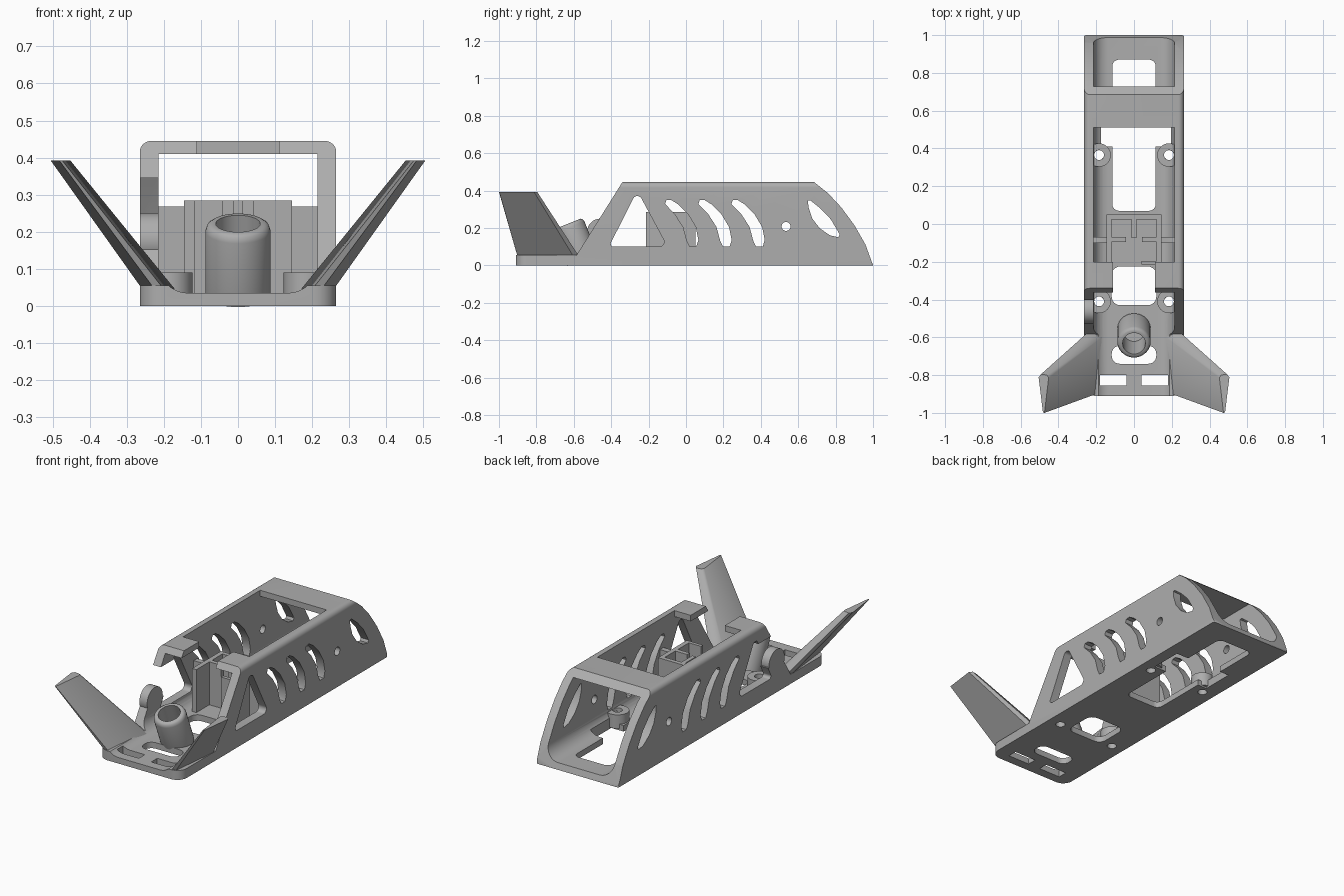
import bpy, bmesh, math
from mathutils import Vector, Matrix

if "Cube" in bpy.data.objects:
    bpy.data.objects.remove(bpy.data.objects["Cube"])

grey = bpy.data.materials.new("printed_grey")
grey.use_nodes = True
COLOUR = (0.42, 0.42, 0.42, 1)
grey.diffuse_color = COLOUR
next(n for n in grey.node_tree.nodes if n.type == 'BSDF_PRINCIPLED').inputs["Base Color"].default_value = COLOUR


def rounded(points, radii, steps=6):
    """Replace each corner by an arc; radii is one value or one per corner."""
    pts = [Vector(p) for p in points]
    if not isinstance(radii, (list, tuple)):
        radii = [radii] * len(pts)
    out = []
    for i, p in enumerate(pts):
        r = radii[i]
        if r == 0:
            out.append(tuple(p))
            continue
        a, b = (pts[i - 1] - p).normalized(), (pts[(i + 1) % len(pts)] - p).normalized()
        half = a.angle(b) / 2
        d, w = r / math.tan(half), math.sin(half)
        for k in range(steps + 1):
            t = k / steps
            c0, c1, c2 = (1 - t) ** 2, 2 * t * (1 - t) * w, t * t
            out.append(tuple(((p + a * d) * c0 + p * c1 + (p + b * d) * c2) / (c0 + c1 + c2)))
    return out


def rect(x0, x1, y0, y1):
    return [(x0, y0), (x1, y0), (x1, y1), (x0, y1)]


def circle(cx, cy, r, n=32):
    return [(cx + r * math.cos(2 * math.pi * i / n), cy + r * math.sin(2 * math.pi * i / n)) for i in range(n)]


def finish(name, bm):
    bmesh.ops.recalc_face_normals(bm, faces=bm.faces)
    me = bpy.data.meshes.new(name)
    bm.to_mesh(me)
    bm.free()
    me.materials.append(grey)
    ob = bpy.data.objects.new(name, me)
    bpy.context.collection.objects.link(ob)
    return ob


def loft(name, low, high):
    """Solid between two matching rings of 3D points."""
    bm = bmesh.new()
    a, b = ([bm.verts.new(p) for p in ring] for ring in (low, high))
    bm.faces.new(a)
    bm.faces.new(b)
    for i in range(len(a)):
        j = (i + 1) % len(a)
        bm.faces.new((a[i], a[j], b[j], b[i]))
    return finish(name, bm)


def prism(name, pts, axis, lo, hi):
    place = {'x': lambda p, h: (h, p[0], p[1]),
             'y': lambda p, h: (p[0], h, p[1]),
             'z': lambda p, h: (p[0], p[1], h)}[axis]
    return loft(name, [place(p, lo) for p in pts], [place(p, hi) for p in pts])


def lathe(name, profile, matrix, n=40):
    bm = bmesh.new()
    rings = [[bm.verts.new((x, y, z)) for x, y in circle(0, 0, r, n)] for r, z in profile]
    for i, ring in enumerate(rings):
        nxt = rings[(i + 1) % len(rings)]
        for k in range(n):
            m = (k + 1) % n
            bm.faces.new((ring[k], ring[m], nxt[m], nxt[k]))
    bm.transform(matrix)
    return finish(name, bm)


def boolean(ob, cutter, op='DIFFERENCE'):
    mod = ob.modifiers.new("cut", 'BOOLEAN')
    mod.operation, mod.object, mod.solver = op, cutter, 'EXACT'
    bpy.context.view_layer.objects.active = ob
    bpy.ops.object.modifier_apply(modifier=mod.name)
    bpy.data.objects.remove(cutter)


def smooth(ob, angle=30):
    bpy.ops.object.select_all(action='DESELECT')
    ob.select_set(True)
    bpy.context.view_layer.objects.active = ob
    bpy.ops.object.shade_smooth_by_angle(angle=math.radians(angle))


# Body shell: side outline trimmed by a rounded section and plan
side = [(-0.91, 0), (1, 0), (0.96, 0.11), (0.9, 0.215), (0.83, 0.31), (0.76, 0.385),
        (0.685, 0.445), (-0.34, 0.445), (-0.585, 0.055), (-0.91, 0.055)]
body = prism("body_shell", side, 'x', -0.265, 0.265)
boolean(body, prism("section", rounded(rect(-0.265, 0.265, 0, 0.445), [0, 0, 0.03, 0.03]), 'y', -2, 2), 'INTERSECT')
boolean(body, prism("plan", rounded(rect(-0.265, 0.265, -0.91, 1), [0.06, 0.06, 0.012, 0.012]), 'z', -1, 1), 'INTERSECT')

# Tunnel and roof openings
boolean(body, prism("tunnel", rounded(rect(-0.215, 0.215, 0.035, 0.41), [0.08, 0.08, 0, 0], 8), 'y', -2, 2))
boolean(body, prism("roof_opening", rect(-0.214, 0.214, -0.2, 0.51), 'z', 0.3, 0.6))
boolean(body, prism("roof_gap", rect(-0.11, 0.11, -0.6, -0.1), 'z', 0.3, 0.6))

# Floor openings
floor_holes = [rounded(rect(-0.118, 0.118, -0.43, -0.225), 0.045),
               rounded(rect(-0.118, 0.118, -0.74, -0.645), 0.042),
               rounded(rect(-0.115, 0.115, 0.07, 0.87), 0.035),
               rect(-0.175, 0.195, 0.41, 0.6),
               rect(-0.18, -0.04, -0.855, -0.8), rect(0.04, 0.18, -0.855, -0.8)]
screw_spots = [(x, y) for x in (-0.185, 0.185) for y in (-0.41, 0.365)]
floor_holes += [circle(x, y, 0.026, 20) for x, y in screw_spots]
for pts in floor_holes:
    boolean(body, prism("floor_hole", pts, 'z', -0.1, 0.12))

# Side wall windows: triangle, three curved slots, pin hole, rear crescent
slot = [(-0.112, 0.328), (-0.06, 0.275), (-0.015, 0.205), (0.005, 0.13), (0.02, 0.1), (0.055, 0.1),
        (0.066, 0.135), (0.052, 0.205), (0.01, 0.275), (-0.04, 0.325), (-0.08, 0.35), (-0.105, 0.348)]
windows = [rounded([(-0.412, 0.1), (-0.1, 0.1), (-0.245, 0.37), (-0.275, 0.37)], [0.015, 0.025, 0.025, 0.02])]
windows += [[(y + shift, z) for y, z in slot] for shift in (0, 0.178, 0.355)]
windows += [circle(0.535, 0.208, 0.024, 20)]
windows += [[(0.652, 0.345), (0.664, 0.348), (0.72, 0.303), (0.775, 0.245), (0.822, 0.165),
             (0.815, 0.15), (0.77, 0.16), (0.715, 0.198), (0.675, 0.25), (0.655, 0.31)]]
for pts in windows:
    boolean(body, prism("window", pts, 'x', -0.5, 0.5))

# Gap in the right front strut, ending in a round lobe
boolean(body, prism("strut_gap", [(-0.65, 0.17), (-0.355, 0.17), (-0.272, 0.345), (-0.65, 0.345)], 'x', -0.4, -0.2))
smooth(body)
smooth(prism("strut_lobe", circle(-0.457, 0.178, 0.072), 'x', -0.265, -0.215))

# Screw bosses
for x, y in screw_spots:
    smooth(lathe("screw_boss", [(0.026, 0.01), (0.062, 0.01), (0.062, 0.09), (0.026, 0.09)],
                 Matrix.Translation((x, y, 0))))

# Swept fins
root = [(0.17, -0.6), (0.195, -0.575), (0.24, -0.57), (0.258, -0.6), (0.225, -0.9), (0.2, -0.9)]
tip = [(0.452, -0.815), (0.46, -0.8), (0.492, -0.795), (0.505, -0.812), (0.482, -0.998), (0.474, -1)]
for s, label in ((1, "left_fin"), (-1, "right_fin")):
    smooth(loft(label, [(s * x, y, 0.045) for x, y in root], [(s * x, y, 0.392) for x, y in tip]), 35)

# Leaning round holder with a soft rim
axis = Vector((0, -0.085, 0.21))
lean = Matrix.Translation((0, -0.555, 0.03)) @ axis.to_track_quat('Z', 'Y').to_matrix().to_4x4()
smooth(lathe("round_holder", [(0.06, 0), (0.088, 0), (0.088, 0.185), (0.083, 0.2), (0.073, 0.207),
                              (0.06, 0.207)], lean), 40)

# Inner open box with dividers and cross plates to the walls
def block(name, x0, x1, y0, y1, top):
    prism(name, rect(x0, x1, y0, y1), 'z', 0.025, top)

block("box_back", -0.145, 0.145, 0.025, 0.05, 0.285)
block("box_divider", -0.012, 0.012, -0.075, 0.03, 0.285)
for s, label in ((1, "left"), (-1, "right")):
    def mirrored(name, x0, x1, y0, y1, top):
        block(label + "_" + name, min(s * x0, s * x1), max(s * x0, s * x1), y0, y1, top)
    mirrored("box_side", 0.118, 0.145, -0.215, 0.05, 0.285)
    mirrored("box_cross_plate", 0.042, 0.13, -0.095, -0.07, 0.285)
    mirrored("wall_plate", 0.14, 0.22, -0.1, -0.068, 0.268)
block("box_front_lip", 0.04, 0.13, -0.215, -0.195, 0.285)
